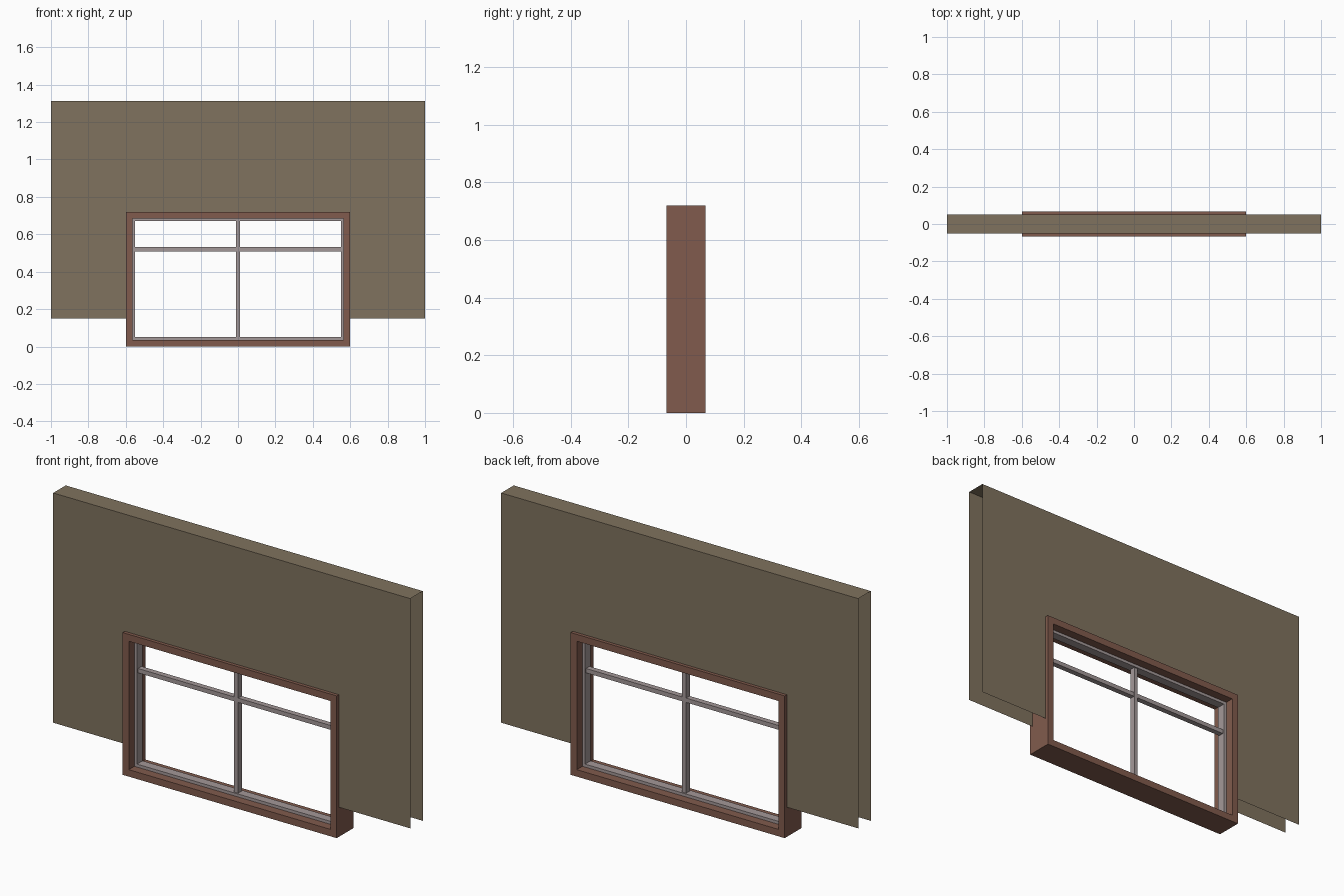
import bpy, bmesh

if "Cube" in bpy.data.objects:
    bpy.data.objects.remove(bpy.data.objects["Cube"])


def material(name, rgb):
    m = bpy.data.materials.new(name)
    m.diffuse_color = (*rgb, 1.0)
    m.use_nodes = True
    m.node_tree.nodes["Principled BSDF"].inputs["Base Color"].default_value = m.diffuse_color
    return m


WALL = material("olive_wall", (0.215, 0.17, 0.112))
WOOD = material("brown_wood", (0.22, 0.105, 0.074))
GREY = material("warm_grey", (0.37, 0.315, 0.315))


def finish(name, bm, mat, fix_normals=True):
    if fix_normals:
        bmesh.ops.recalc_face_normals(bm, faces=bm.faces[:])
    me = bpy.data.meshes.new(name)
    bm.to_mesh(me)
    bm.free()
    me.materials.append(mat)
    ob = bpy.data.objects.new(name, me)
    bpy.context.collection.objects.link(ob)
    return ob


def ring(name, half_w, z0, z1, border, half_d, mat):
    """Rectangular picture frame with mitred corners."""
    bm = bmesh.new()

    def loop(inset, y):
        w, a, b = half_w - inset, z0 + inset, z1 - inset
        return [bm.verts.new(p) for p in
                ((-w, y, a), (w, y, a), (w, y, b), (-w, y, b))]

    loops = [loop(0, -half_d), loop(border, -half_d),
             loop(border, half_d), loop(0, half_d)]
    for k in range(4):
        a, b = loops[k], loops[(k + 1) % 4]
        for i in range(4):
            j = (i + 1) % 4
            bm.faces.new((a[i], a[j], b[j], b[i]))
    return finish(name, bm, mat)


def bar(name, x0, x1, z0, z1, half_d, mat):
    bm = bmesh.new()
    bmesh.ops.create_cube(bm, size=1)
    for v in bm.verts:
        v.co = (x0 if v.co.x < 0 else x1,
                half_d if v.co.y > 0 else -half_d,
                z0 if v.co.z < 0 else z1)
    return finish(name, bm, mat)


# Wall: two notched sheets joined by a top, open at the ends and below
bm = bmesh.new()
outline = [(-1, 0.15), (-0.598, 0.15), (-0.598, 0.718), (0.598, 0.718),
           (0.598, 0.15), (1, 0.15), (1, 1.313), (-1, 1.313)]
front = [bm.verts.new((x, -0.05, z)) for x, z in outline]
back = [bm.verts.new((x, 0.05, z)) for x, z in outline]
# each sheet is split into left, middle and right panels
for quad in ((0, 1, 2, 7), (7, 2, 3, 6), (3, 4, 5, 6)):
    bm.faces.new([front[i] for i in quad])
    bm.faces.new([back[i] for i in reversed(quad)])
bm.faces.new((front[7], front[6], back[6], back[7]))
bmesh.ops.dissolve_limit(bm, angle_limit=0.02, verts=bm.verts[:], edges=bm.edges[:])
finish("wall", bm, WALL, fix_normals=False)

# Wooden outer frame, grey sash and glazing bars
ring("window_frame", 0.6, 0.0, 0.72, 0.035, 0.067, WOOD)
ring("window_sash", 0.566, 0.034, 0.686, 0.016, 0.022, GREY)
bar("mullion", -0.011, 0.011, 0.045, 0.675, 0.015, GREY)
bar("transom", -0.555, 0.555, 0.509, 0.531, 0.014, GREY)
